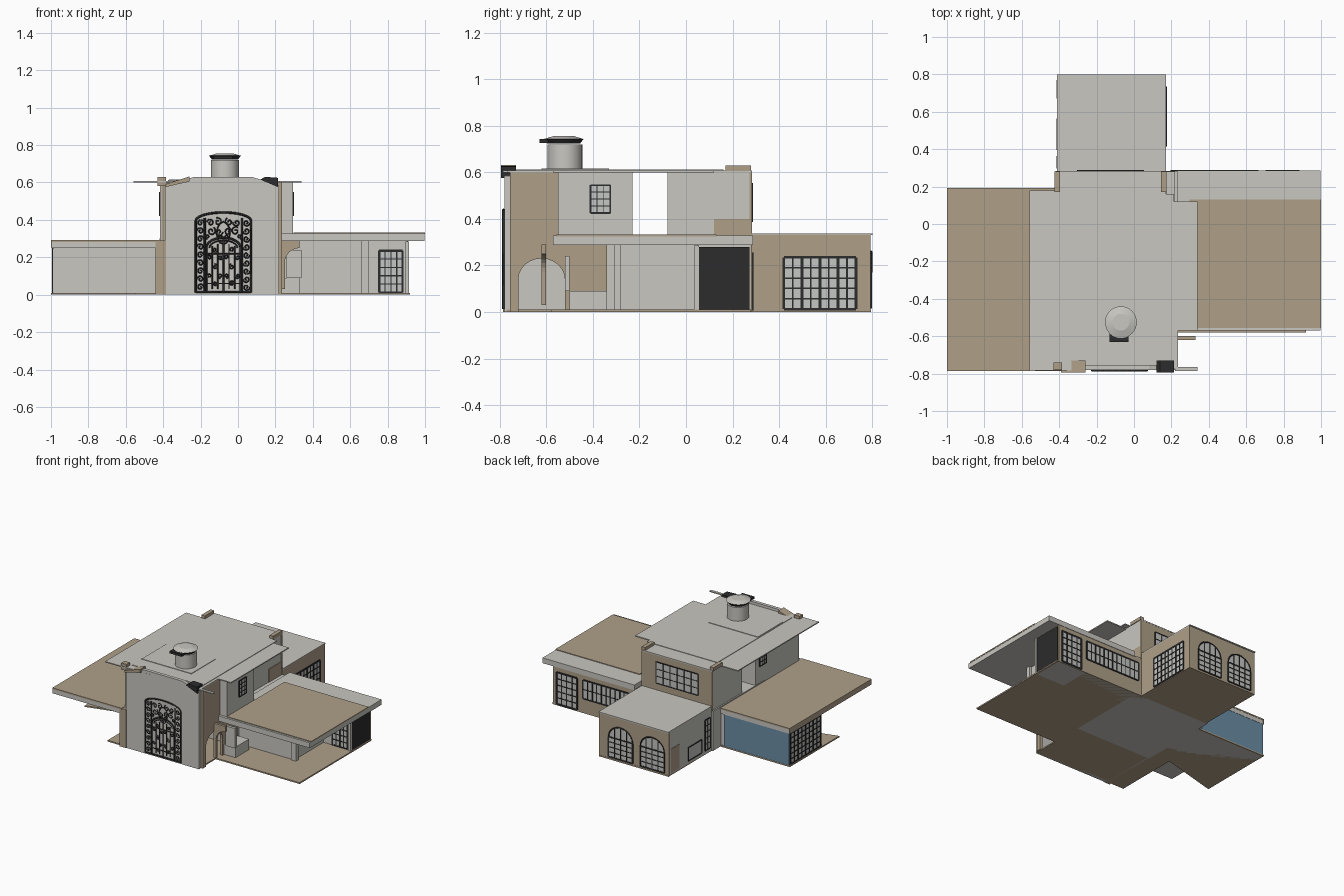
import bpy, bmesh, math

if "Cube" in bpy.data.objects:
    bpy.data.objects.remove(bpy.data.objects["Cube"])

def material(name, rgb):
    m = bpy.data.materials.new(name)
    m.diffuse_color = (*rgb, 1)
    m.use_nodes = True
    m.node_tree.nodes["Principled BSDF"].inputs["Base Color"].default_value = m.diffuse_color
    return m

GREY = material("pale grey plaster", (0.58, 0.57, 0.53))
TAN = material("warm tan", (0.43, 0.35, 0.25))
BLACK = material("iron black", (0.025, 0.025, 0.026))
BLUE = material("slate blue", (0.15, 0.27, 0.38))
GLASS = material("milky glass", (0.56, 0.57, 0.55))

def at(side, c, u, v, d):
    """Point on a wall: u along it, v up, d outwards from plane c."""
    return {"front": (u, c - d, v), "back": (u, c + d, v), "right": (c + d, u, v),
            "left": (c - d, u, v), "top": (u, v, c + d)}[side]

def finish(name, bm, mat):
    bmesh.ops.recalc_face_normals(bm, faces=bm.faces)
    me = bpy.data.meshes.new(name)
    bm.to_mesh(me)
    bm.free()
    me.materials.append(mat)
    ob = bpy.data.objects.new(name, me)
    bpy.context.collection.objects.link(ob)
    return ob

def add_prism(bm, side, c, pts, depth):
    low = [bm.verts.new(at(side, c, u, v, 0)) for u, v in pts]
    high = [bm.verts.new(at(side, c, u, v, depth)) for u, v in pts]
    bm.faces.new(low)
    bm.faces.new(high)
    for i in range(len(pts)):
        j = (i + 1) % len(pts)
        bm.faces.new((low[i], low[j], high[j], high[i]))

def prism(name, side, c, pts, depth, mat):
    bm = bmesh.new()
    add_prism(bm, side, c, pts, depth)
    return finish(name, bm, mat)

def rect(u0, u1, v0, v1):
    return [(u0, v0), (u1, v0), (u1, v1), (u0, v1)]

def box(name, x0, x1, y0, y1, z0, z1, mat):
    return prism(name, "top", z0, rect(x0, x1, y0, y1), z1 - z0, mat)

def arc(cu, cv, ru, rv, a0, a1, n=12):
    return [(cu + ru * math.cos(math.radians(a0 + (a1 - a0) * i / n)),
             cv + rv * math.sin(math.radians(a0 + (a1 - a0) * i / n))) for i in range(n + 1)]

def bars(name, side, c, rects, depth, mat):
    bm = bmesh.new()
    for r in rects:
        add_prism(bm, side, c, rect(*r), depth)
    return finish(name, bm, mat)

def window(name, side, c, u0, u1, v0, v1, cols, rows, t=0.007, arch=0):
    """Glass plate with a grid of bars; arch is the height of a rounded head."""
    mid, half = (u0 + u1) / 2, (u1 - u0) / 2
    head = arc(mid, v1, half, arch, 0, 180) if arch else [(u1, v1), (u0, v1)]
    prism(name + "_glass", side, c, [(u0, v0), (u1, v0)] + head, 0.002, GLASS)
    rs = []
    for i in range(cols + 1):
        u = u0 + (u1 - u0) * i / cols
        k = max(0, 1 - ((u - mid) / half) ** 2)
        w = t if i in (0, cols) or (cols > 4 and i % 2 == 0) else t * 0.55
        rs.append((u - w / 2, u + w / 2, v0, v1 + arch * math.sqrt(k)))
    for j in range(rows + 1):
        v = v0 + (v1 - v0) * j / rows
        w = t if j in (0, rows) else t * 0.55
        rs.append((u0, u1, v - w / 2, v + w / 2))
    bars(name + "_bars", side, c, rs, 0.005, BLACK)
    if arch:
        wires(name + "_arch", side, c, [head], 0.005)

def wires(name, side, c, paths, r):
    cu = bpy.data.curves.new(name, "CURVE")
    cu.dimensions, cu.bevel_depth, cu.bevel_resolution = "3D", r, 0
    for p in paths:
        s = cu.splines.new("POLY")
        s.points.add(len(p) - 1)
        for q, (u, v) in zip(s.points, p):
            q.co = (*at(side, c, u, v, 0.002), 1)
    tmp = bpy.data.objects.new(name, cu)
    bpy.context.collection.objects.link(tmp)
    bpy.context.view_layer.update()
    me = bpy.data.meshes.new_from_object(tmp.evaluated_get(bpy.context.evaluated_depsgraph_get()))
    bpy.data.objects.remove(tmp)
    me.materials.clear()
    me.materials.append(BLACK)
    bpy.context.collection.objects.link(bpy.data.objects.new(name, me))

# Ground floor slab
prism("floor", "top", 0, [(-.55, -.77), (.22, -.77), (.22, -.58), (.92, -.58), (.92, .28), (.17, .28),
      (.17, .795), (-.41, .795), (-.41, .19), (-1, .19), (-1, -.4), (-.55, -.28)], 0.01, TAN)

# Front tower: entrance wall, upper storey, side walls of the porch
prism("entrance_wall", "front", -.755, [(-.39, 0), (.22, 0), (.22, .585), (.08, .628), (-.24, .628),
      (-.37, .585), (-.39, .6)], 0.025, GREY)
box("tower_upper", -.41, .235, -.755, -.55, .29, .6, TAN)
box("tower_upper_left_face", -.418, -.405, -.75, -.23, .29, .6, GREY)
box("tower_upper_middle", -.41, .295, -.55, -.23, .29, .6, GREY)
side_profile = ([(-.755, 0), (-.72, 0)] + arc(-.62, .14, .1, .09, 180, 0) +
                [(-.52, 0), (-.34, 0), (-.34, .29), (-.755, .29)])
prism("porch_right_wall", "right", .215, side_profile, .02, TAN)
box("porch_left_wall", -.425, -.405, -.755, -.3, 0, .29, GREY)
box("left_corner_pier", -.44, -.385, -.785, -.74, 0, .29, TAN)
prism("porch_side_arch", "front", -.6, [(.23, .03), (.25, .03)] + arc(.33, .17, .08, .08, 180, 90, 6) +
      [(.33, .29), (.23, .29)], .02, TAN)
box("porch_side_panel", .26, .34, -.52, -.5, .09, .24, GREY)
box("porch_bench", .235, .33, -.5, -.34, .01, .09, GREY)

# Central hall and rear upper storey
box("central_hall", -.42, .22, -.34, .28, 0, .3, GREY)
box("rear_upper", -.41, .17, -.08, .278, .29, .6, GREY)
box("rear_upper_back_face", -.415, .175, .272, .283, .29, .6, TAN)
box("rear_upper_side_band", .165, .174, .12, .28, .29, .4, TAN)

# Rear block
box("rear_block", -.41, .166, .28, .785, .0, .33, GREY)
box("rear_block_back", -.412, .17, .782, .793, 0, .333, TAN)
box("rear_block_side", .16, .171, .28, .79, 0, .333, TAN)
box("rear_block_roof", -.412, .171, .28, .8, .33, .338, GREY)

# Left wing
box("left_room", -.99, -.42, -.2, .18, 0, .26, GREY)
box("left_wing_blue_wall", -.993, -.45, .178, .188, .01, .25, BLUE)
box("left_wing_slab", -.998, -.42, -.785, .19, .25, .286, GREY)
box("left_wing_roof_top", -1, -.42, -.787, .192, .282, .292, TAN)
box("left_wing_roof_edge", -1, -.995, -.787, .192, .252, .292, TAN)

# Right wing
box("right_room", .22, .68, -.3, .28, 0, .29, GREY)
box("right_end_room", .67, .905, .05, .28, 0, .29, GREY)
box("right_wing_back_wall", .17, .91, .276, .284, 0, .29, TAN)
box("right_wing_slab", .23, .998, -.57, .287, .288, .328, GREY)
box("right_wing_roof_top", .296, 1, -.555, .13, .324, .333, TAN)
box("right_end_dark_door", .9, .912, .055, .272, .01, .28, BLACK)
box("wall_pilaster", .66, .7, -.31, -.28, .01, .29, GREY)
box("end_pier", .895, .915, .035, .055, 0, .285, GREY)

# Thin main roof with corner trims
prism("main_roof", "top", .6, [(-.56, -.785), (.235, -.775), (.235, -.57), (.34, -.57), (.34, .12), (.17, .12),
      (.17, .284), (-.42, .284), (-.42, .18), (-.56, .18)], .008, GREY)
box("roof_raised_field", -.375, .215, -.73, .16, .606, .612, GREY)
box("roof_pad", -.37, .045, -.62, -.33, .61, .616, GREY)
prism("left_eave_trim", "front", -.73, [(-.39, .575), (-.26, .605), (-.26, .632), (-.39, .59)], .065, TAN)
prism("right_eave_trim", "front", -.73, [(.12, .615), (.215, .575), (.215, .625), (.14, .628)], .065, BLACK)
box("front_left_corbel", -.43, -.385, -.78, -.74, .58, .63, TAN)
box("front_right_ledge", .22, .34, -.785, -.765, .6, .608, GREY)
for i, x in enumerate((-.425, .145)):
    box("rear_corbel_%d" % i, x, x + .03, .17, .28, .605, .63, TAN)

# Round roof turret with a dark rimmed cap
def cylinder(name, x, y, z, h, r1, r2, mat):
    bm = bmesh.new()
    bmesh.ops.create_cone(bm, cap_ends=True, segments=32, radius1=r1, radius2=r2, depth=h)
    bmesh.ops.translate(bm, verts=bm.verts, vec=(x, y, z + h / 2))
    ob = finish(name, bm, mat)
    for p in ob.data.polygons:
        p.use_smooth = len(p.vertices) == 4

cylinder("turret", -.07, -.52, .605, .115, .075, .075, GREY)
cylinder("turret_cap_rim", -.07, -.525, .723, .02, .07, .085, BLACK)
cylinder("turret_cap_top", -.07, -.525, .743, .012, .085, .045, GREY)
box("turret_cap_bracket", -.13, -.03, -.63, -.58, .725, .742, BLACK)

# Windows and glazed walls
window("tower_right_window", "right", .295, -.41, -.325, .425, .545, 3, 4)
window("tower_left_window", "left", -.418, -.36, -.28, .425, .545, 3, 4)
window("rear_upper_window", "back", .283, -.3, .05, .39, .55, 6, 3)
window("rear_side_glazing", "right", .171, .42, .73, .012, .235, 8, 5, .012)
for i, u in enumerate((-.375, -.11)):
    window("rear_arched_window_%d" % i, "back", .793, u, u + .2, .02, .17, 4, 4, .01, .09)
window("right_back_door", "back", .284, .71, .88, .012, .25, 4, 5, .012)
window("right_back_strip_window", "back", .284, .2, .66, .11, .25, 12, 2, .01)
window("right_front_door", "front", .05, .755, .88, .012, .235, 4, 5, .012)
window("left_wing_glazing", "left", -.99, -.19, .17, .012, .245, 8, 6, .012)
bars("rear_left_opening", "left", -.412, [(.67, .77, .02, .2)], .003, TAN)
window("rear_left_low_window", "left", -.41, .4, .56, .03, .13, 1, 1)
window("rear_left_tall_window", "left", -.41, .3, .36, .03, .26, 2, 5)

# Ornamental iron entrance gate
MID = -.078
def spiral(u, v, r, start, turn):
    return [(u + r * (1 - i / 22) * math.cos(start + turn * i * .42),
             v + r * (1 - i / 22) * math.sin(start + turn * i * .42)) for i in range(20)]

frame = [(-.148, .012), (-.148, .395)] + arc(0, .395, .148, .045, 180, 0) + [(.148, .012)]
inner = [(-.092, .012), (-.092, .25)] + arc(0, .25, .092, .055, 180, 0) + [(.092, .012)]
thick = [frame, inner, [(0, .012), (0, .3)], [(-.148, .014), (.148, .014)]]
thin = [arc(0, .25, .075, .04, 0, 180), arc(0, .33, .035, .06, 0, 360)]
for s in (-1, 1):
    thick.append([(s * .1, .012), (s * .1, .41)])
    thin.append([(s * .03, .03), (s * .03, .27)])
    thin.append([(s * .06, .03), (s * .06, .26)])
    for k in range(9):  # side panels
        thin.append(spiral(s * .123, .04 + k * .043, .019, k * math.pi, s if k % 2 else -s))
    for k, (u, v, r) in enumerate([(.025, .335, .022), (.065, .34, .024), (.03, .39, .022), (.07, .385, .02),
                                   (.015, .31, .012), (.085, .31, .013), (.045, .24, .014), (.045, .06, .014),
                                   (.045, .15, .015), (.076, .2, .013), (.076, .1, .013), (.016, .1, .013),
                                   (.016, .2, .013)]):
        thin.append(spiral(s * u, v, r, k, s))
    for z in (.06, .22):
        thin.append([(0, z), (s * .092, z)])
shift = lambda paths: [[(u + MID, v) for u, v in p] for p in paths]
wires("gate_frame", "front", -.781, shift(thick), .006)
wires("gate_scrollwork", "front", -.781, shift(thin), .0038)
